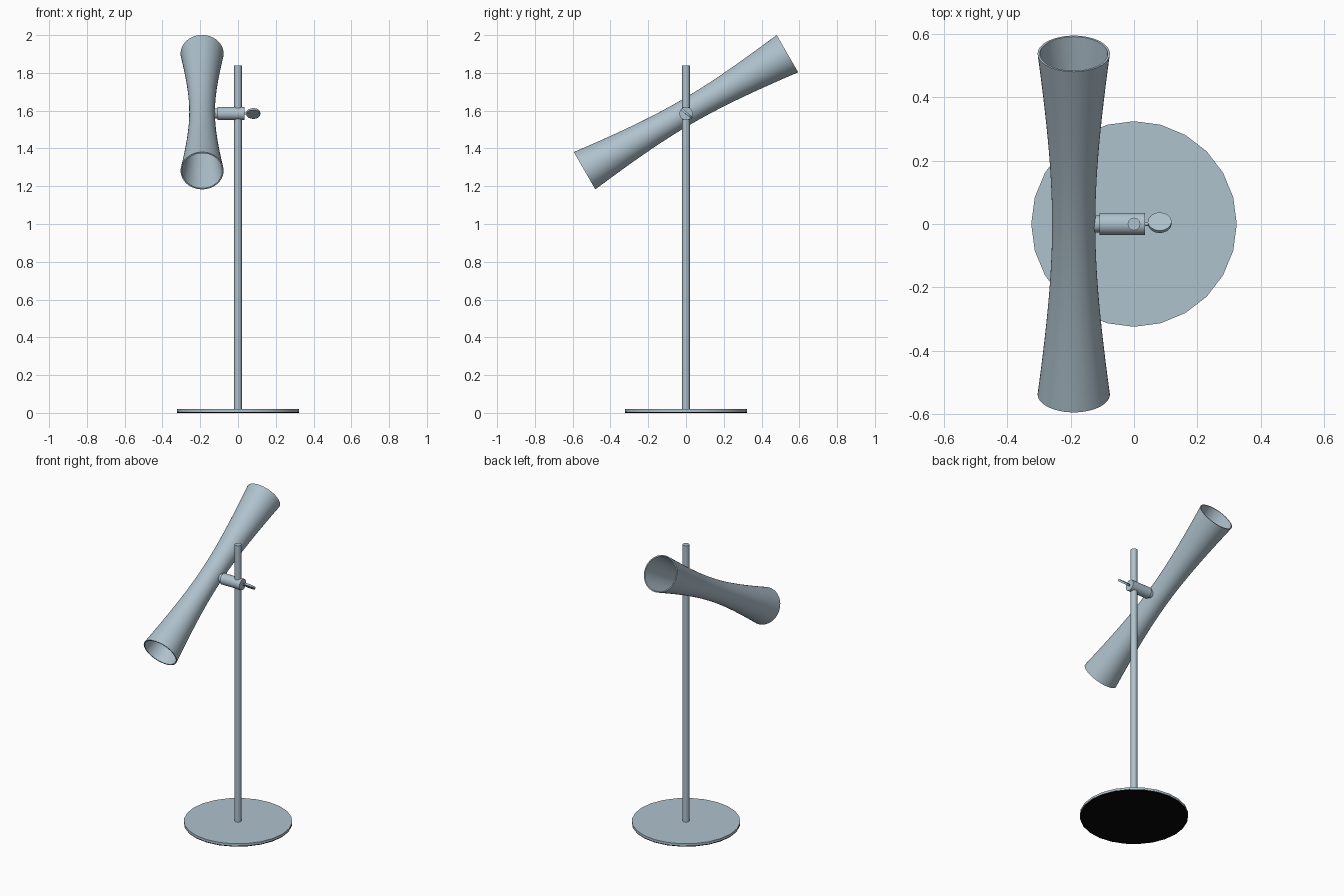
import bpy
import math
from mathutils import Matrix, Vector

old = bpy.data.objects.get("Cube")
if old:
    bpy.data.objects.remove(old, do_unlink=True)


def make_material(name, rgb):
    mat = bpy.data.materials.new(name)
    mat.use_nodes = True
    mat.diffuse_color = (*rgb, 1)
    mat.node_tree.nodes["Principled BSDF"].inputs["Base Color"].default_value = (*rgb, 1)
    return mat


metal = make_material("blue_grey_metal", (0.43, 0.54, 0.61))
black = make_material("black_felt", (0.002, 0.002, 0.002))

X_AXIS = Matrix.Rotation(math.pi / 2, 4, 'Y')   # turns local z to world x


def lathe(name, profile, sides, mat, place, closed=False):
    """Revolve (radius, height) points about local z; open ends get caps."""
    n = len(profile)
    verts = [(r * math.cos(2 * math.pi * s / sides), r * math.sin(2 * math.pi * s / sides), h)
             for r, h in profile for s in range(sides)]
    faces = []
    for i in range(n if closed else n - 1):
        a, b = i * sides, ((i + 1) % n) * sides
        for s in range(sides):
            t = (s + 1) % sides
            faces.append((a + s, a + t, b + t, b + s))
    if not closed:
        faces.append(tuple(reversed(range(sides))))
        faces.append(tuple(range((n - 1) * sides, n * sides)))
    mesh = bpy.data.meshes.new(name)
    mesh.from_pydata(verts, [], faces)
    mesh.materials.append(mat)
    obj = bpy.data.objects.new(name, mesh)
    bpy.context.collection.objects.link(obj)
    obj.matrix_world = place
    bpy.ops.object.select_all(action='DESELECT')
    obj.select_set(True)
    bpy.context.view_layer.objects.active = obj
    bpy.ops.object.shade_smooth_by_angle(angle=math.radians(35))
    return obj


def cylinder(name, radius, low, high, sides, mat, place=Matrix()):
    return lathe(name, [(radius, low), (radius, high)], sides, mat, place)


# Base plate, felt underside and post
cylinder("base_pad", 0.322, 0, 0.006, 24, black)
cylinder("base_plate", 0.324, 0.006, 0.02, 24, metal)
cylinder("post", 0.02, 0.02, 1.84, 24, metal)

# Clamp arm along x, with a collar against the shade
PIVOT = Vector((0, 0, 1.585))
arm_place = Matrix.Translation(PIVOT) @ X_AXIS
cylinder("clamp_arm", 0.035, -0.108, 0.035, 32, metal, arm_place)
cylinder("arm_collar", 0.027, -0.13, -0.108, 32, metal, arm_place)

# Thumb screw: thin stem and tilted round grip
cylinder("screw_stem", 0.006, 0.03, 0.055, 16, metal, arm_place)
tilt = Matrix.Rotation(math.radians(-40), 4, 'X')
cylinder("screw_grip", 0.037, -0.006, 0.006, 32, metal,
         Matrix.Translation(PIVOT + Vector((0.081, 0.004, 0))) @ tilt)

# Waisted, double-ended shade tube with a thin wall
HALF, WAIST, MOUTH, WALL = 0.62, 0.068, 0.114, 0.007


def tube_radius(t):
    return math.sqrt(WAIST ** 2 + (MOUTH ** 2 - WAIST ** 2) * (t / HALF) ** 2)


steps = [HALF * (i / 12 - 1) for i in range(25)]
outer = [(tube_radius(t), t) for t in steps]
inner = [(tube_radius(t) - WALL, t) for t in reversed(steps)]
shade_place = (Matrix.Translation((-0.19, 0, 1.592))
               @ Matrix.Rotation(math.radians(-60), 4, 'X'))
lathe("shade_tube", outer + inner, 48, metal, shade_place, closed=True)

# Lamp housing inside the waist, closing the tube between the two openings
housing = [(tube_radius(t) - WALL / 2, t) for t in (-0.15, -0.075, 0, 0.075, 0.15)]
lathe("lamp_housing", housing, 48, metal, shade_place)
